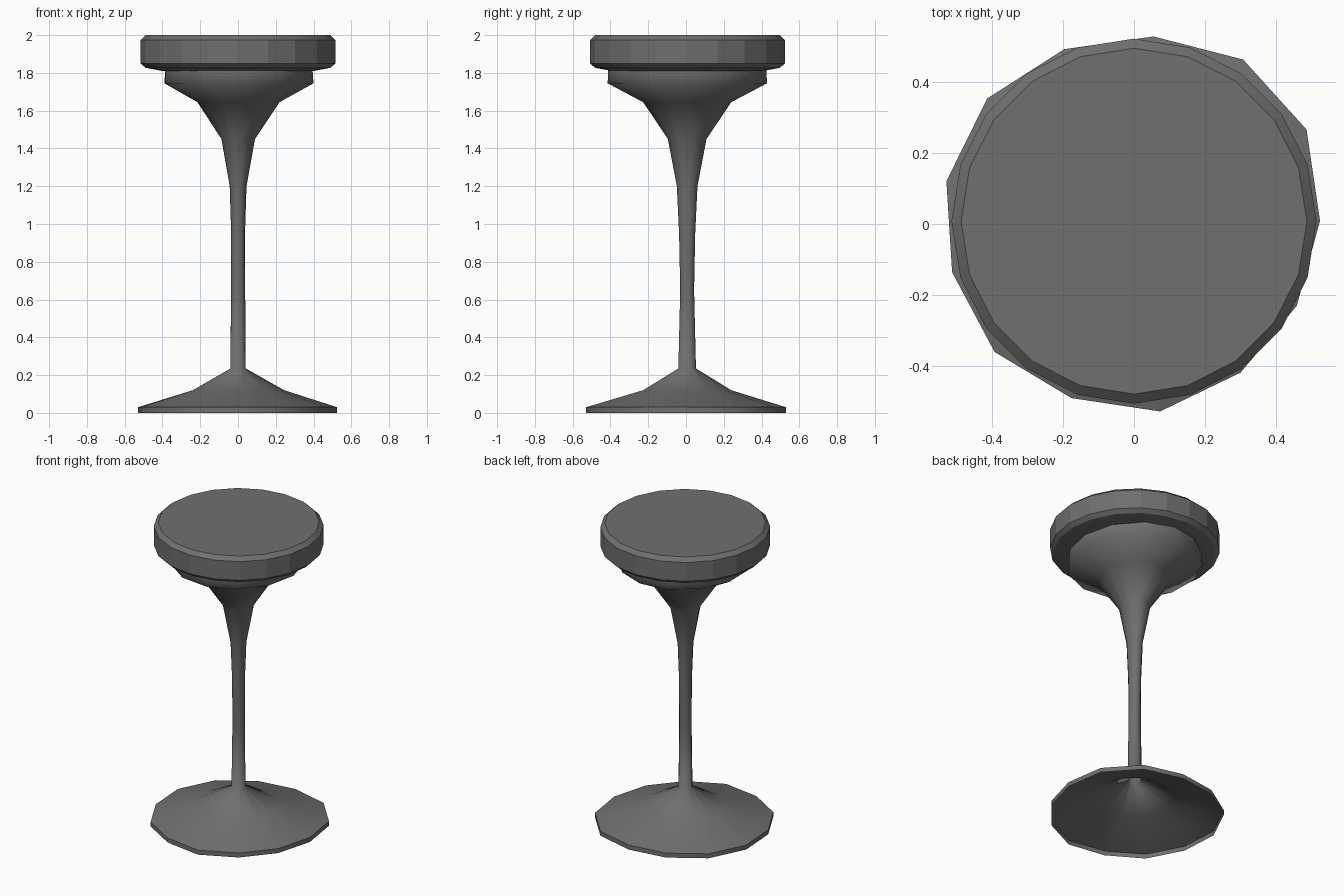
import bpy
import bmesh
from math import sin, cos, pi, radians

cube = bpy.data.objects.get("Cube")
if cube:
    bpy.data.objects.remove(cube, do_unlink=True)

grey = bpy.data.materials.new("dark grey")
grey.use_nodes = True
grey.diffuse_color = (0.16, 0.16, 0.16, 1)
grey.node_tree.nodes["Principled BSDF"].inputs["Base Color"].default_value = (0.16, 0.16, 0.16, 1)


def loft(name, rings, smooth_angle, caps):
    """Skin a stack of point rings, optionally closing both ends."""
    bm = bmesh.new()
    loops = [[bm.verts.new(p) for p in ring] for ring in rings]
    for low, high in zip(loops, loops[1:]):
        n = len(low)
        for i in range(n):
            j = (i + 1) % n
            bm.faces.new((low[i], low[j], high[j], high[i]))
    if caps:
        bm.faces.new(loops[0][::-1])
        bm.faces.new(loops[-1])
    mesh = bpy.data.meshes.new(name)
    bm.to_mesh(mesh)
    bm.free()
    mesh.materials.append(grey)
    obj = bpy.data.objects.new(name, mesh)
    bpy.context.collection.objects.link(obj)
    bpy.ops.object.select_all(action='DESELECT')
    obj.select_set(True)
    bpy.context.view_layer.objects.active = obj
    bpy.ops.object.shade_smooth_by_angle(angle=radians(smooth_angle))
    return obj


def ring(rx, ry, z, sides, cy=0.0, turn=0.0, wobble=None):
    points = []
    for i in range(sides):
        a = 2 * pi * i / sides + turn
        w = wobble[i] if wobble else 1
        points.append((rx * w * cos(a), cy + ry * w * sin(a), z))
    return points


# Round cushion with bevelled edges
cushion_profile = [(0.40, 1.81), (0.49, 1.827), (0.515, 1.85), (0.515, 1.975), (0.488, 2.0)]
loft("seat_cushion", [ring(r, r, z, 20, cy=0.008) for r, z in cushion_profile], 12.5, True)
bpy.context.object.data.shade_smooth()
bpy.ops.object.shade_smooth_by_angle(angle=radians(25))

# Hollow trumpet pedestal: uneven foot, thin stem, flared cup
foot_radii = [0.525, 0.555, 0.557, 0.532, 0.531, 0.545, 0.543,
              0.531, 0.534, 0.522, 0.534, 0.516, 0.514]
foot_wobble = [r / 0.53 for r in foot_radii]
turn = radians(1)
rings = [ring(0.53, 0.53, z, 13, turn=turn, wobble=foot_wobble) for z in (0, 0.03)]
stem_profile = [
    (0.245, 0.235, 0.12), (0.041, 0.047, 0.235), (0.038, 0.037, 0.65),
    (0.037, 0.043, 0.95), (0.045, 0.055, 1.2), (0.09, 0.103, 1.45),
    (0.22, 0.235, 1.645), (0.40, 0.425, 1.745), (0.395, 0.422, 1.812),
]
rings += [ring(rx, ry, z, 13, cy=0.006, turn=turn) for rx, ry, z in stem_profile]
loft("pedestal", rings, 65, False)
